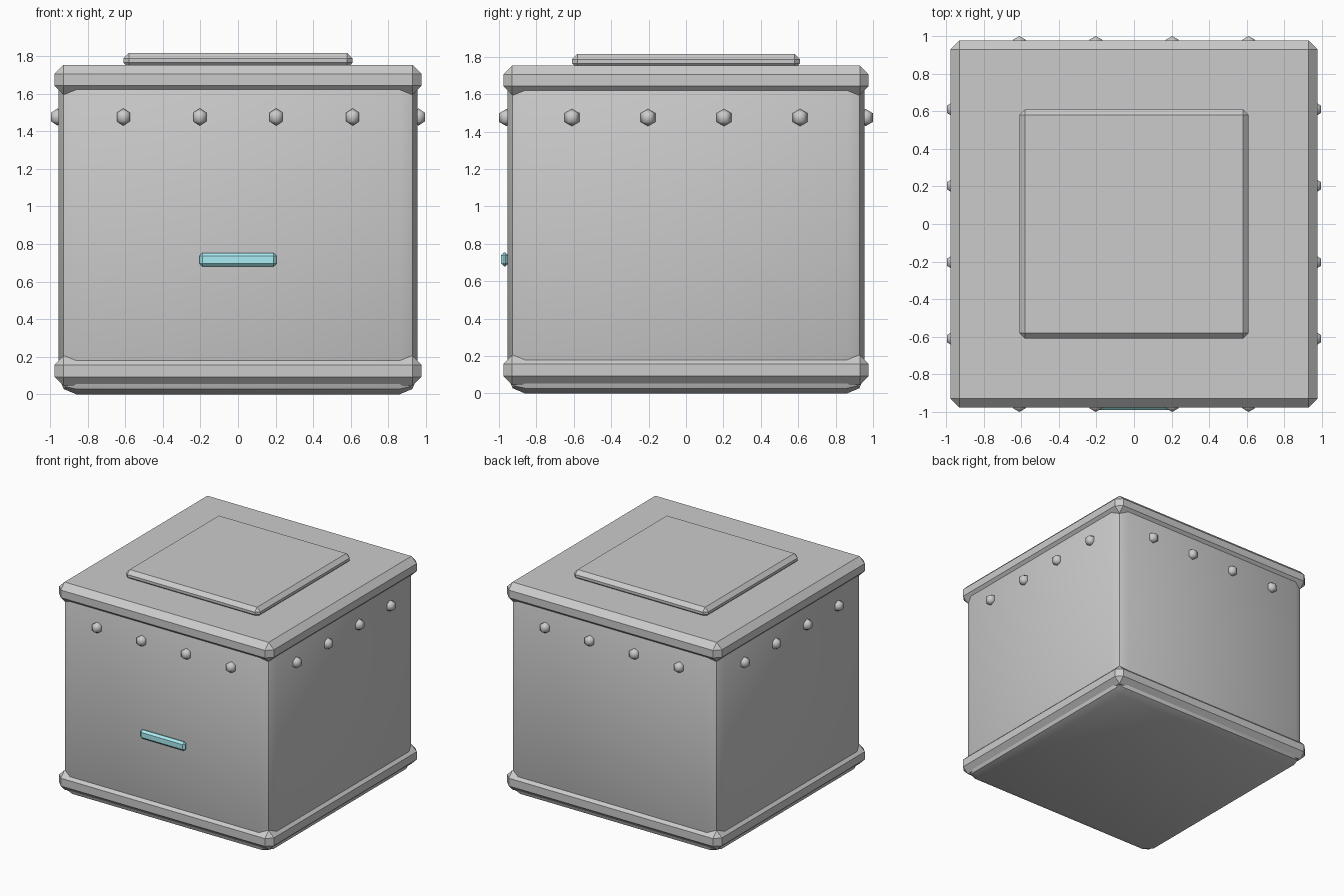
import bpy, bmesh
from mathutils import Matrix, Vector
from math import radians

if "Cube" in bpy.data.objects:
    bpy.data.objects.remove(bpy.data.objects["Cube"])


def finish(bm, name, angle=30):
    # smooth shading, with edges steeper than the angle kept sharp
    for f in bm.faces:
        f.smooth = True
    for e in bm.edges:
        e.smooth = e.calc_face_angle(0) < radians(angle)
    mesh = bpy.data.meshes.new(name)
    bm.to_mesh(mesh)
    bm.free()
    obj = bpy.data.objects.new(name, mesh)
    bpy.context.collection.objects.link(obj)
    return obj


def bevelled_box(name, lo, hi, bevel, segments=1):
    lo, hi = Vector(lo), Vector(hi)
    bm = bmesh.new()
    bmesh.ops.create_cube(bm, size=1, matrix=Matrix.LocRotScale((lo + hi) / 2, None, hi - lo))
    bmesh.ops.bevel(bm, geom=bm.edges[:], offset=bevel, segments=segments,
                    profile=0.5, affect='EDGES')
    bmesh.ops.recalc_face_normals(bm, faces=bm.faces[:])
    return finish(bm, name)


# main crate body with rounded edges
B = 0.955
bevelled_box("body", (-B, -B, 0), (B, B, 1.749), 0.095, 2)

# chamfered bands around the base and the top
R = 0.977
bevelled_box("base_band", (-R, -R, 0.045), (R, R, 0.205), 0.048)
bevelled_box("top_band", (-R, -R, 1.595), (R, R, 1.753), 0.048)

# raised hatch on the lid
H = 0.61
bevelled_box("top_hatch", (-H, -H, 1.735), (H, H, 1.816), 0.03)

# glowing strip on the front
strip = bevelled_box("front_light", (-0.205, -0.99, 0.68), (0.205, -0.95, 0.753), 0.016)
teal = bpy.data.materials.new("teal")
teal.diffuse_color = (0.4, 0.85, 0.9, 1)
teal.use_nodes = True
teal.node_tree.nodes["Principled BSDF"].inputs["Base Color"].default_value = teal.diffuse_color
strip.data.materials.append(teal)

# rows of low-poly bolts on all four sides
bm = bmesh.new()
for i in range(4):
    t = -0.61 + i * 1.22 / 3
    for side in (-0.96, 0.96):
        for pos in ((t, side, 1.475), (side, t, 1.475)):
            bmesh.ops.create_uvsphere(bm, u_segments=6, v_segments=3, radius=0.046,
                                      matrix=Matrix.Translation(pos))
finish(bm, "bolts", 80)
